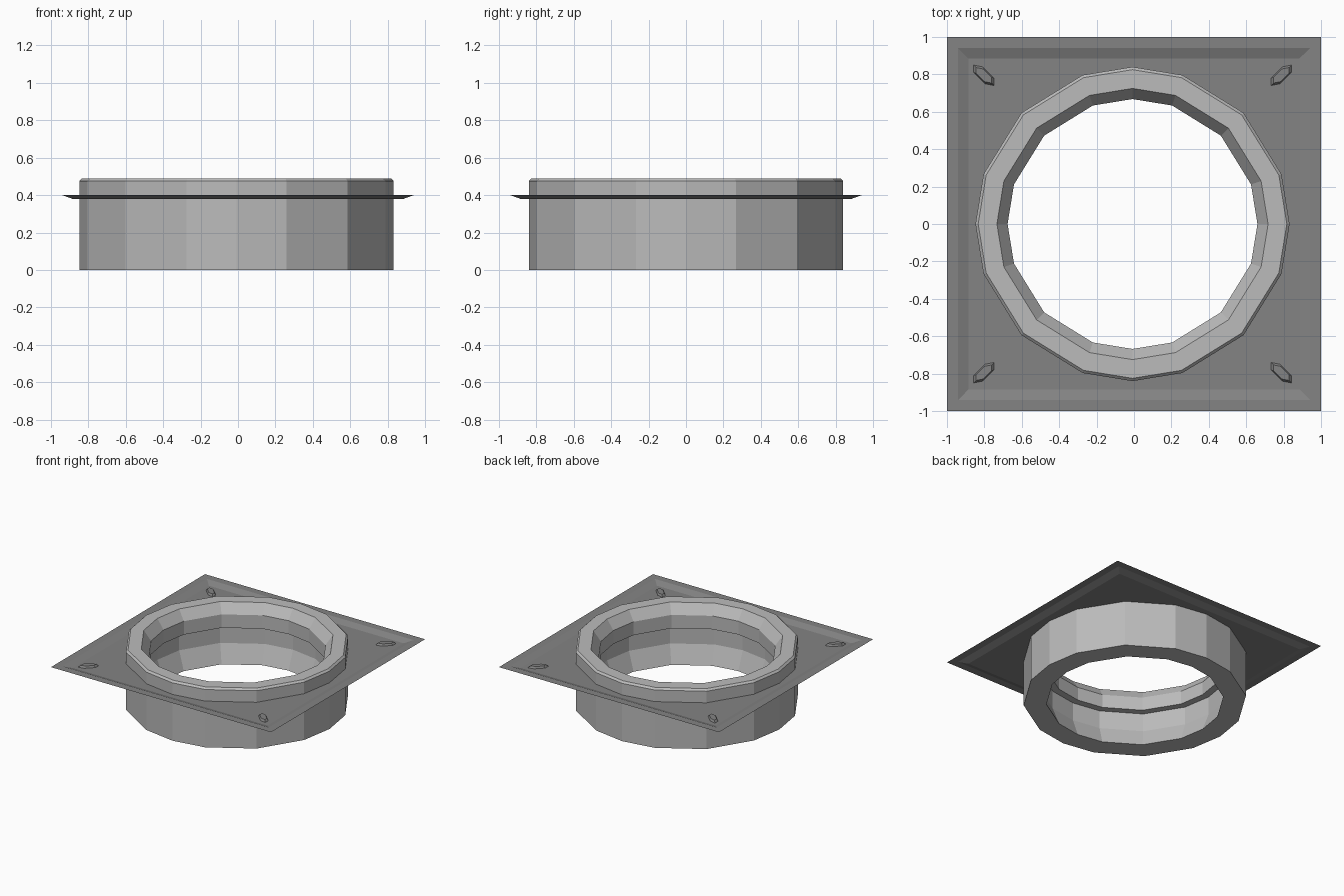
import bpy, bmesh, math

if "Cube" in bpy.data.objects:
    bpy.data.objects.remove(bpy.data.objects["Cube"])


def material(name, value):
    mat = bpy.data.materials.new(name)
    mat.use_nodes = True
    colour = (value, value, value, 1)
    mat.diffuse_color = colour
    mat.node_tree.nodes["Principled BSDF"].inputs["Base Color"].default_value = colour
    return mat


def finish(name, bm, mat):
    mesh = bpy.data.meshes.new(name)
    bm.to_mesh(mesh)
    bm.free()
    mesh.materials.append(mat)
    obj = bpy.data.objects.new(name, mesh)
    bpy.context.collection.objects.link(obj)
    return obj


def bridge(bm, a, b):
    for i in range(len(a)):
        j = (i + 1) % len(a)
        bm.faces.new((a[i], a[j], b[j], b[i]))


light_grey = material("light grey", 0.5)
mid_grey = material("mid grey", 0.23)
CENTRE_X = -0.008
ANGLES = [math.radians(q + a) for q in (0, 90, 180, 270) for a in (0, 18.5, 45, 71.5)]


def ring_loop(bm, radius, z):
    return [bm.verts.new((CENTRE_X + radius * math.cos(a), radius * math.sin(a), z))
            for a in ANGLES]


# Hollow collar: closed (radius, height) profile with an inner groove
profile = [(0.84, 0), (0.84, 0.475), (0.825, 0.49), (0.725, 0.49), (0.668, 0.41),
           (0.668, 0.3), (0.725, 0.3), (0.725, 0.15), (0.668, 0.0)]
bm = bmesh.new()
loops = [ring_loop(bm, r, z) for r, z in profile]
for k, loop in enumerate(loops):
    bridge(bm, loop, loops[(k + 1) % len(loops)])
bmesh.ops.recalc_face_normals(bm, faces=bm.faces)
finish("collar", bm, light_grey)

# Thin square flange with a sunken middle, cut around the collar
bm = bmesh.new()
squares = [[bm.verts.new((sx * s, sy * s, z)) for sx, sy in ((1, 1), (-1, 1), (-1, -1), (1, -1))]
           for s, z in ((1, 0.4), (0.94, 0.4), (0.885, 0.38))]
bridge(bm, squares[0], squares[1])
bridge(bm, squares[1], squares[2])
hole = ring_loop(bm, 0.83, 0.38)
for q in range(4):
    arc = [hole[(4 * q + 2 + i) % 16] for i in range(5)]
    bm.faces.new([squares[2][q], squares[2][(q + 1) % 4]] + arc[::-1])
bmesh.ops.recalc_face_normals(bm, faces=bm.faces)
finish("flange", bm, mid_grey)

# Raised six-sided bump in each corner, pointing at the centre
for side, sx in (("left", 1), ("right", -1)):
    for end, sy in (("front", -1), ("back", 1)):
        bm = bmesh.new()
        rims = []
        for scale, z in ((1, 0.38), (0.75, 0.395)):
            outline = ((0.055, 0.055), (0.005, 0.045), (-0.055, -0.015),
                       (-0.055, -0.055), (-0.005, -0.045), (0.055, 0.015))
            rims.append([bm.verts.new((sx * (0.795 + scale * u) + CENTRE_X,
                                       sy * (0.795 + scale * v), z)) for u, v in outline])
        bridge(bm, *rims)
        bm.faces.new(rims[1])
        bm.faces.new(rims[0][::-1])
        bmesh.ops.recalc_face_normals(bm, faces=bm.faces)
        finish(f"{end}_{side}_bump", bm, mid_grey)
